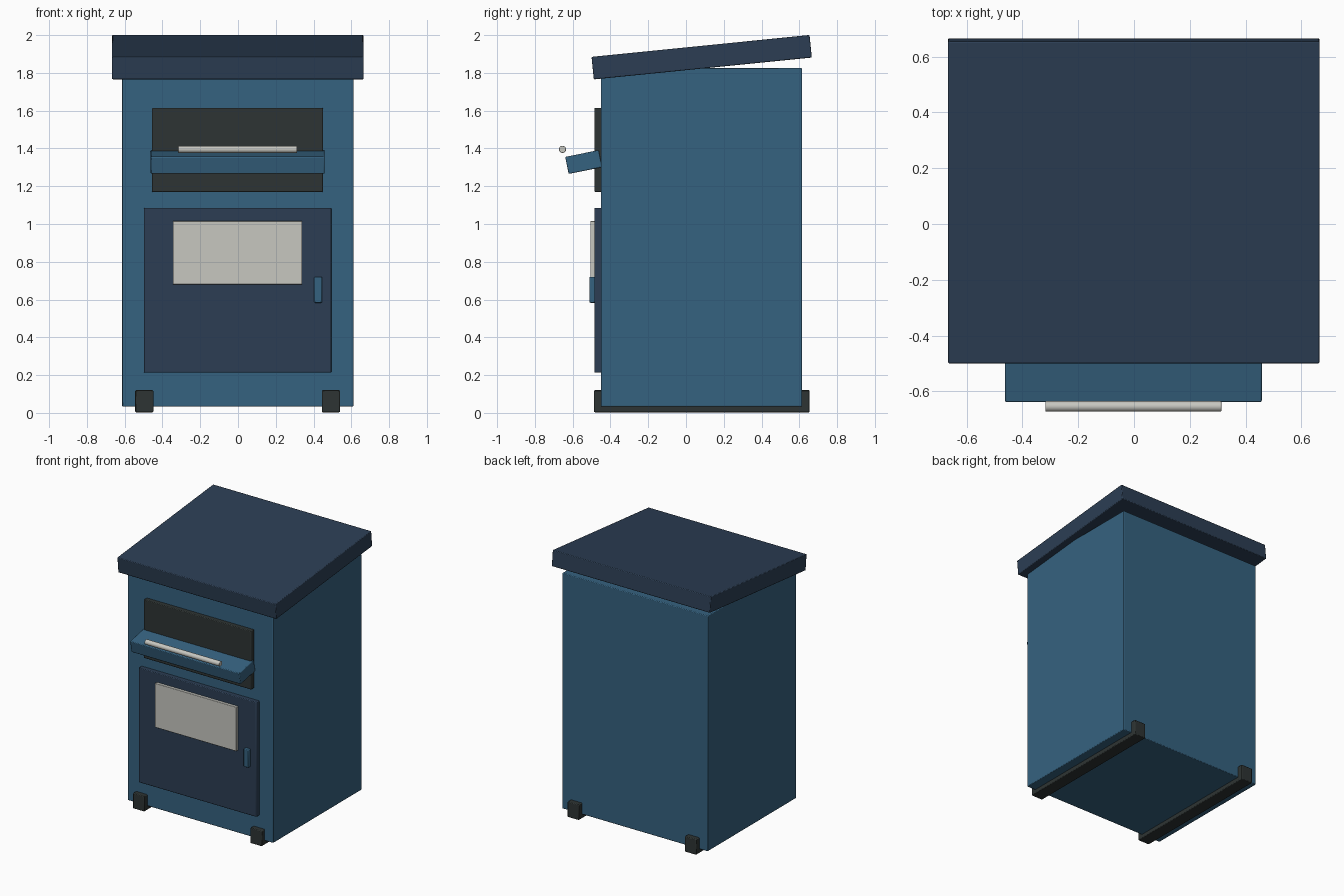
import bpy
import math

if "Cube" in bpy.data.objects:
    bpy.data.objects.remove(bpy.data.objects["Cube"], do_unlink=True)


def material(name, r, g, b):
    m = bpy.data.materials.new(name)
    m.use_nodes = True
    m.diffuse_color = (r, g, b, 1)
    bsdf = next(n for n in m.node_tree.nodes if n.type == "BSDF_PRINCIPLED")
    bsdf.inputs["Base Color"].default_value = (r, g, b, 1)
    bsdf.inputs["Roughness"].default_value = 0.6
    return m


BLUE = material("steel blue", 0.036, 0.122, 0.215)
NAVY = material("dark navy", 0.025, 0.048, 0.088)
BLACK = material("charcoal", 0.027, 0.034, 0.033)
SILVER = material("pale grey", 0.57, 0.57, 0.53)


def finish(name, mat, bevel):
    """Name and colour the active object and soften its edges."""
    obj = bpy.context.object
    obj.name = obj.data.name = name
    obj.data.materials.append(mat)
    bpy.ops.object.transform_apply(location=False, rotation=False, scale=True)
    mod = obj.modifiers.new("soft edges", "BEVEL")
    mod.width = bevel
    mod.segments = 2
    mod.limit_method = "ANGLE"
    bpy.ops.object.shade_smooth_by_angle(angle=math.radians(30))
    return obj


def box(name, mat, x, y, z, tilt=0, bevel=0.005):
    """Box from (low, high) ranges, tilted about x around its centre."""
    ranges = (x, y, z)
    bpy.ops.mesh.primitive_cube_add(
        size=1, location=[(a + b) / 2 for a, b in ranges], rotation=(tilt, 0, 0))
    bpy.context.object.scale = [b - a for a, b in ranges]
    return finish(name, mat, bevel)


# Cabinet and sloping lid
box("cabinet_body", BLUE, (-0.613, 0.611), (-0.45, 0.615), (0.033, 1.825))
box("sloped_lid", NAVY, (-0.667, 0.665), (-0.497, 0.663), (1.823, 1.943), tilt=0.1)

# Deposit opening with tilted drawer and pull bar
box("opening_panel", BLACK, (-0.455, 0.45), (-0.485, -0.44), (1.17, 1.615))
box("deposit_drawer", BLUE, (-0.462, 0.458), (-0.632, -0.452), (1.282, 1.374), tilt=0.2)
bpy.ops.mesh.primitive_cylinder_add(
    vertices=24, radius=0.019, depth=0.63,
    location=(-0.002, -0.654, 1.395), rotation=(0, math.pi / 2, 0))
finish("drawer_pull_bar", SILVER, 0.003)

# Front door with label plate and handle
box("front_door", NAVY, (-0.498, 0.494), (-0.485, -0.44), (0.213, 1.085))
box("door_plate", SILVER, (-0.345, 0.34), (-0.506, -0.48), (0.68, 1.016), bevel=0.003)
box("door_handle", BLUE, (0.403, 0.445), (-0.511, -0.48), (0.583, 0.72))

# Base runners
for side, centre in (("left", 0.492), ("right", -0.496)):
    box(side + "_runner", BLACK, (centre - 0.048, centre + 0.048),
        (-0.487, 0.655), (0.003, 0.12))
